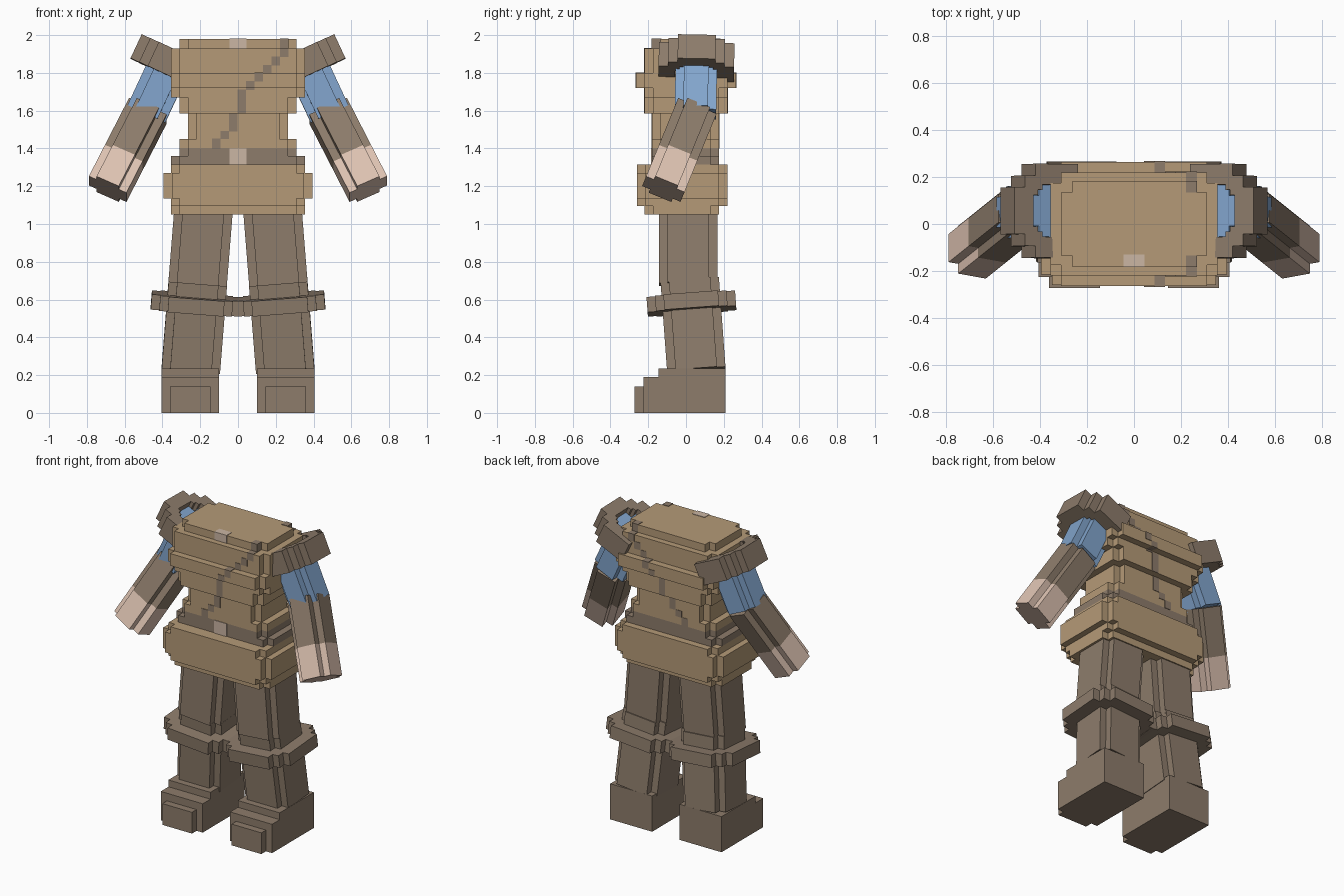
import bpy
import bmesh
from mathutils import Vector, Matrix

cube = bpy.data.objects.get("Cube")
if cube:
    bpy.data.objects.remove(cube)

V = 0.045  # block size


def material(name, rgb):
    lin = [((c / 255 + 0.055) / 1.055) ** 2.4 for c in rgb] + [1.0]
    m = bpy.data.materials.new(name)
    m.use_nodes = True
    m.diffuse_color = lin
    bsdf = next(n for n in m.node_tree.nodes if n.type == 'BSDF_PRINCIPLED')
    bsdf.inputs["Base Color"].default_value = lin
    return m


TAN = material("tan_cloth", (181, 154, 119))
BROWN = material("brown_leather", (141, 124, 107))
BLUE = material("blue_cloth", (130, 165, 205))
SKIN = material("skin", (222, 195, 178))
PALE = material("pale_metal", (203, 182, 164))


def stepped(hx, hy, steps, size):
    """Rectangle outline whose corners are cut as stairs, counter-clockwise."""
    corner = [(hx, hy - steps * size)]
    for i in range(1, steps + 1):
        corner.append((hx - i * size, hy - (steps - i + 1) * size))
        corner.append((hx - i * size, hy - (steps - i) * size))
    back = corner[::-1]
    return (corner + [(-x, y) for x, y in back]
            + [(-x, -y) for x, y in corner] + [(x, -y) for x, y in back])


def finish(name, bm, mat):
    bmesh.ops.recalc_face_normals(bm, faces=bm.faces)
    mesh = bpy.data.meshes.new(name)
    bm.to_mesh(mesh)
    bm.free()
    mesh.materials.append(mat)
    obj = bpy.data.objects.new(name, mesh)
    bpy.context.collection.objects.link(obj)
    return obj


def prism(name, outline, start, end, mat, hole=None):
    """Sweep an outline from start to end; an optional hole makes a collar."""
    start, end = Vector(start), Vector(end)
    z = (end - start).normalized()
    x = (Vector((1, 0, 0)) - z * z.x).normalized()
    frame = Matrix((x, z.cross(x), z)).transposed()
    bm = bmesh.new()

    def loop(points, origin):
        return [bm.verts.new(origin + frame @ Vector((px, py, 0))) for px, py in points]

    def join(a, b):
        for i in range(len(a)):
            j = (i + 1) % len(a)
            bm.faces.new((a[i], a[j], b[j], b[i]))

    low, high = loop(outline, start), loop(outline, end)
    join(low, high)
    if hole:
        low_in, high_in = loop(hole, start), loop(hole, end)
        join(high, high_in)
        join(high_in, low_in)
        join(low_in, low)
    else:
        bm.faces.new(low)
        bm.faces.new(high)
    return finish(name, bm, mat)


def box(name, lo, hi, mat):
    lo, hi = Vector(lo), Vector(hi)
    bm = bmesh.new()
    bmesh.ops.create_cube(bm, size=1)
    for v in bm.verts:
        v.co = (lo + hi) / 2 + v.co * (hi - lo)
    return finish(name, bm, mat)


# Torso layers: name, bottom, top, half width, front, back
LAYERS = [
    ("hip_hem", 1.05, 1.095, .355, -.22, .175),
    ("hip_lower", 1.095, 1.135, .355, -.26, .22),
    ("hip_wide", 1.135, 1.27, .395, -.26, .22),
    ("hip_upper", 1.27, 1.315, .355, -.26, .22),
    ("belt_lower", 1.315, 1.36, .355, -.18, .175),
    ("belt_upper", 1.36, 1.40, .31, -.18, .175),
    ("waist_lower", 1.40, 1.45, .31, -.18, .175),
    ("waist", 1.45, 1.585, .265, -.18, .175),
    ("ribs", 1.585, 1.67, .31, -.22, .22),
    ("chest_lower", 1.67, 1.72, .355, -.22, .22),
    ("chest", 1.72, 1.80, .355, -.265, .265),
    ("chest_upper", 1.80, 1.93, .355, -.22, .22),
    ("neck_cap", 1.93, 1.98, .31, -.18, .18),
]
for name, z0, z1, hx, front, back in LAYERS:
    mid = (front + back) / 2
    prism(name, stepped(hx, (back - front) / 2, 1, V), (0, mid, z0), (0, mid, z1),
          BROWN if name.startswith("belt") else TAN)

# Diagonal strap, stepping down block by block on front and back
E = 0.003
STRAP = [1.98, 1.885, 1.84, 1.80, 1.755, 1.71, 1.585, 1.49, 1.45, 1.40]
for col, (top, bottom) in enumerate(zip(STRAP, STRAP[1:])):
    x = 0.245 - col * V
    for _, z0, z1, _, front, back in LAYERS:
        a, b = max(bottom, z0), min(top, z1)
        if b - a > 0.001:
            for y0, y1 in ((front - E, front + V), (back - V, back + E)):
                box("strap", (x - V / 2, y0, a), (x + V / 2, y1, b + E), BROWN)

# Buckle and collar clasp
box("buckle", (-V, -.184, 1.315), (V, -.15, 1.40), PALE)
box("collar_clasp", (-V, -.183, 1.93), (V, -.13, 1.983), PALE)

ARM = stepped(.11, .11, 1, V)
LEG = stepped(.155, .155, 1, V)

for s, side in ((-1, "right"), (1, "left")):
    # Arm
    shoulder = Vector((s * .358, .055, 1.855))
    elbow = Vector((s * .477, .05, 1.60))
    tip = Vector((s * .69, -.12, 1.185))
    down = (elbow - shoulder).normalized()
    wrist = elbow.lerp(tip, .6)
    prism(side + "_upper_arm", ARM, shoulder - down * .03, elbow + down * .02, BLUE)
    prism(side + "_forearm", ARM, elbow, wrist, BROWN)
    prism(side + "_hand", ARM, wrist, tip, SKIN)
    prism(side + "_shoulder_pad", stepped(.2, .2, 2, .05), shoulder - down * .07,
          shoulder + down * .07, BROWN, hole=stepped(.111, .111, 2, .022))

    # Leg
    knee = Vector((s * .212, .02, .70))
    ankle = Vector((s * .25, .055, .225))
    prism(side + "_thigh", LEG, (s * .182, .012, 1.08), (s * .214, .012, .68), BROWN)
    prism(side + "_shin", LEG, knee, ankle, BROWN)
    prism(side + "_knee_band", stepped(.238, .235, 2, V),
          knee.lerp(ankle, .17), knee.lerp(ankle, .34), BROWN)

    # Boot
    cx = s * .253
    for part, half, y0, y1, top in (("heel", .153, -.145, .21, .235),
                                    ("instep", .153, -.225, -.145, .19),
                                    ("toe", .108, -.273, -.225, .14)):
        box(side + "_boot_" + part, (cx - half, y0, 0), (cx + half, y1, top), BROWN)
